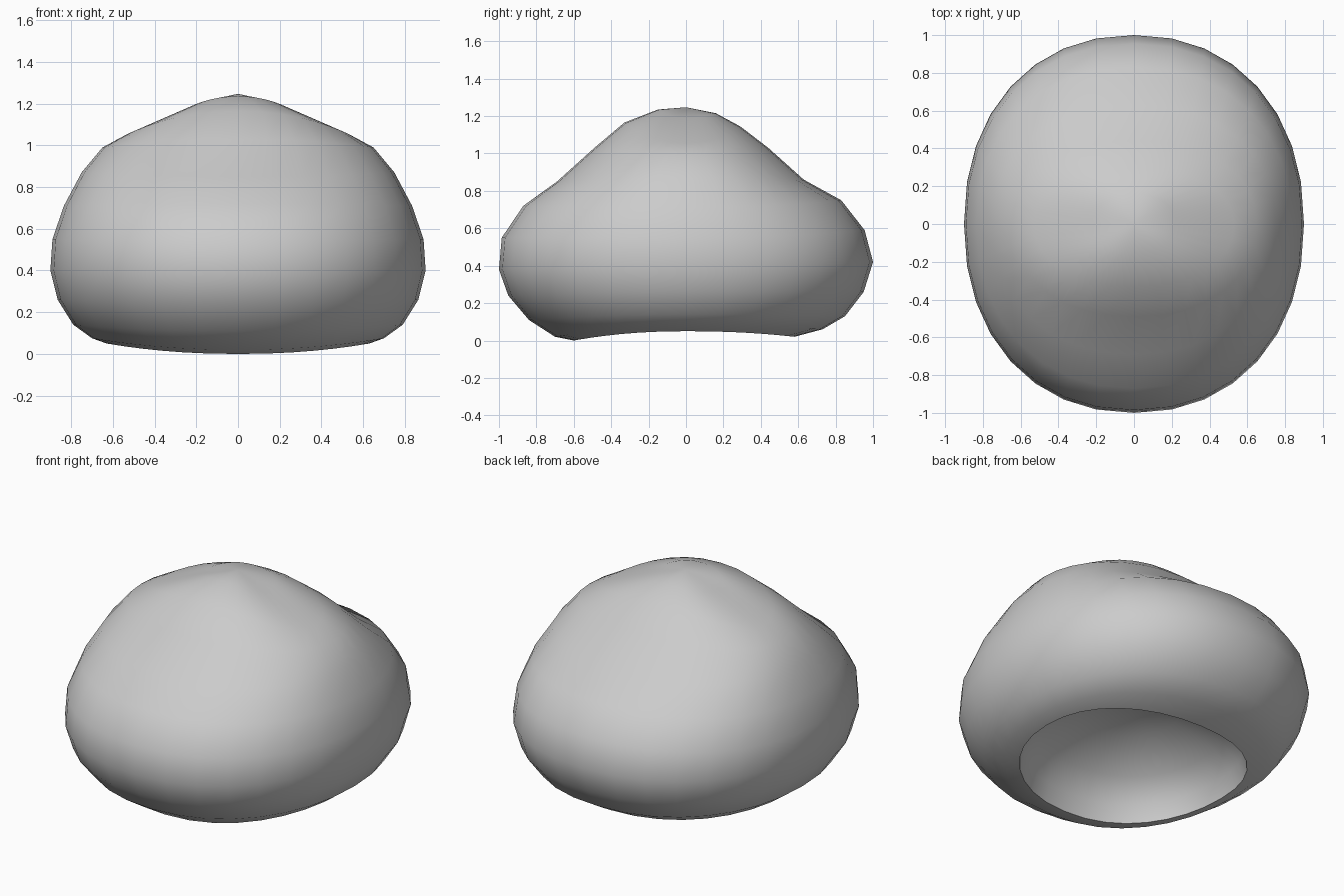
import bpy, bmesh, math

if "Cube" in bpy.data.objects:
    bpy.data.objects.remove(bpy.data.objects["Cube"])

SEGMENTS = 32

# Each row: (side radius, side z, front radius, front z, back radius, back z)
OUTER = [
    (.63, .05, .60, .00, .58, .02),
    (.70, .075, .70, .02, .73, .06),
    (.79, .14, .84, .11, .85, .13),
    (.865, .26, .95, .24, .95, .26),
    (.90, .40, 1.0, .38, 1.0, .42),
    (.89, .55, .985, .55, .955, .59),
    (.835, .71, .87, .72, .83, .75),
    (.75, .87, .69, .85, .63, .86),
    (.65, .99, .49, 1.03, .44, 1.03),
    (.53, 1.055, .33, 1.165, .29, 1.145),
    (.22, 1.19, .15, 1.235, .16, 1.215),
]
INNER = [
    (.60, .15, .58, .11, .57, .12),
    (.50, .26, .49, .24, .48, .25),
    (.26, .37, .26, .36, .26, .36),
]


def ring(bm, row):
    """One rounded-oval loop blended between side, front and back profiles."""
    sx, sz, fr, fz, br, bz = row
    verts = []
    for i in range(SEGMENTS):
        a = 2 * math.pi * i / SEGMENTS
        c, s = math.cos(a), math.sin(a)
        ry, zy = (br, bz) if s > 0 else (fr, fz)
        n = 2.17
        x = sx * math.copysign(abs(c) ** (2 / n), c)
        y = ry * math.copysign(abs(s) ** (2 / n), s)
        verts.append(bm.verts.new((x, y, sz * c * c + zy * s * s)))
    return verts


def bridge(bm, a, b):
    for i in range(SEGMENTS):
        j = (i + 1) % SEGMENTS
        bm.faces.new((a[i], a[j], b[j], b[i]))


def cap(bm, loop, z):
    tip = bm.verts.new((0, 0, z))
    for i in range(SEGMENTS):
        bm.faces.new((loop[i], loop[(i + 1) % SEGMENTS], tip))


bm = bmesh.new()
# Outer dome, then the hollow underside, sharing the rim
outer = [ring(bm, r) for r in OUTER]
inner = [outer[0]] + [ring(bm, r) for r in INNER]
for loops in (outer, inner):
    for a, b in zip(loops, loops[1:]):
        bridge(bm, a, b)
cap(bm, outer[-1], 1.247)
cap(bm, inner[-1], .42)
bmesh.ops.recalc_face_normals(bm, faces=bm.faces)

mesh = bpy.data.meshes.new("domed_shell")
bm.to_mesh(mesh)
bm.free()
shell = bpy.data.objects.new("domed_shell", mesh)
bpy.context.collection.objects.link(shell)

# Smooth surface with a crisp edge around the opening
bpy.context.view_layer.objects.active = shell
shell.select_set(True)
bpy.ops.object.shade_smooth_by_angle(angle=math.radians(55))
